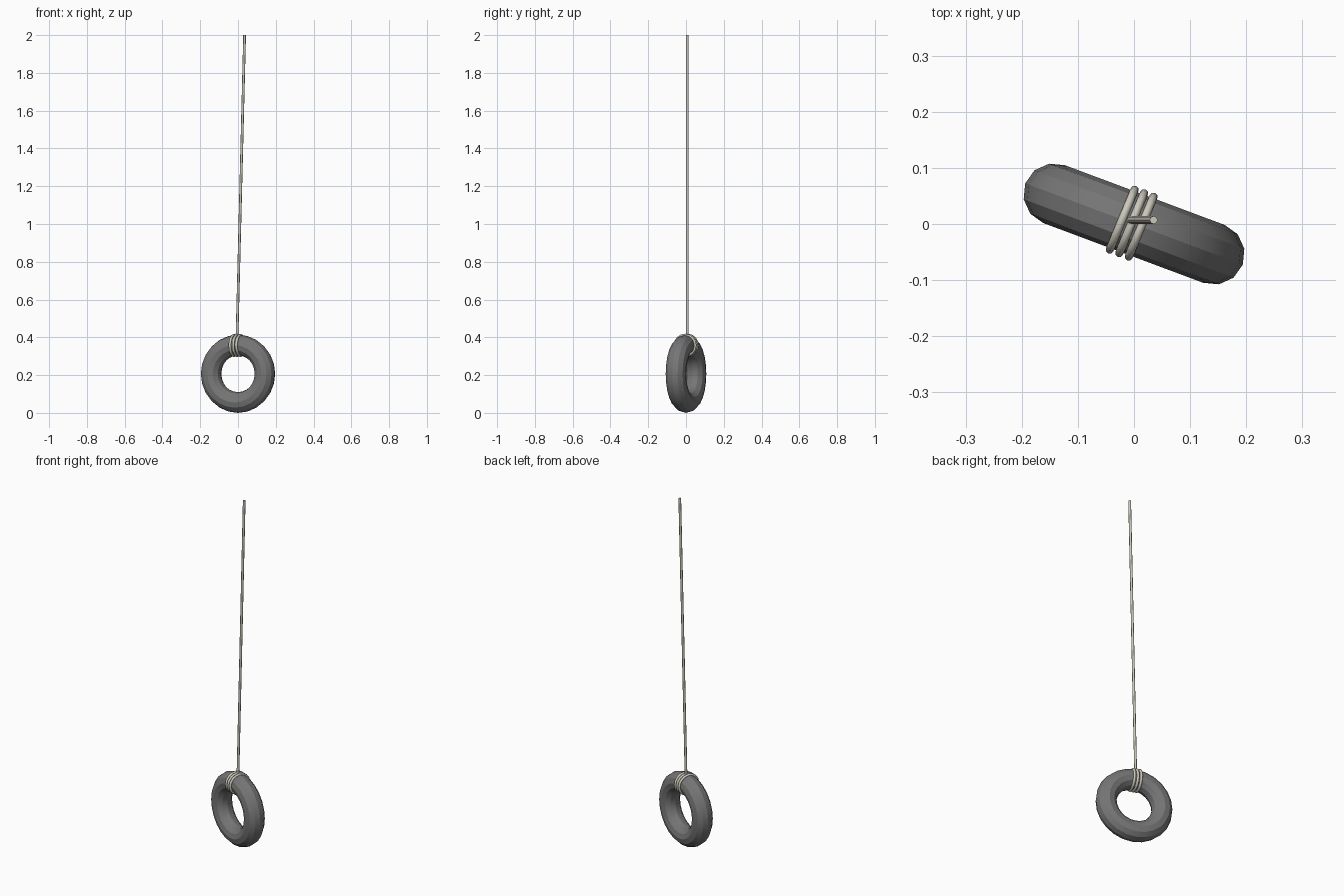
import bpy
import bmesh
from math import sin, cos, pi, radians
from mathutils import Matrix, Vector

if "Cube" in bpy.data.objects:
    bpy.data.objects.remove(bpy.data.objects["Cube"])

YAW = radians(-20.5)          # tyre is turned about the vertical
CENTRE_Z, RING_R, TUBE_R, ROPE_R = 0.207, 0.152, 0.055, 0.0072
turn = Matrix.Rotation(YAW, 3, 'Z')


def material(name, colour):
    mat = bpy.data.materials.new(name)
    mat.diffuse_color = (*colour, 1)
    mat.use_nodes = True
    mat.node_tree.nodes["Principled BSDF"].inputs["Base Color"].default_value = mat.diffuse_color
    return mat


rubber = material("rubber", (0.18, 0.18, 0.18))
fibre = material("fibre", (0.60, 0.58, 0.50))


def rope(name, points, closed=False):
    """Sweep a round rope along the points and turn it into a mesh."""
    curve = bpy.data.curves.new(name, 'CURVE')
    curve.dimensions = '3D'
    curve.bevel_depth = ROPE_R
    curve.bevel_resolution = 2
    curve.use_fill_caps = not closed
    spline = curve.splines.new('POLY')
    spline.points.add(len(points) - 1)
    for p, co in zip(spline.points, points):
        p.co = (*co, 1)
    spline.use_cyclic_u = closed
    obj = bpy.data.objects.new(name, curve)
    bpy.context.collection.objects.link(obj)
    bpy.ops.object.select_all(action='DESELECT')
    obj.select_set(True)
    bpy.context.view_layer.objects.active = obj
    bpy.ops.object.convert(target='MESH')
    obj = bpy.context.object
    bm = bmesh.new()
    bm.from_mesh(obj.data)
    bmesh.ops.remove_doubles(bm, verts=bm.verts, dist=1e-5)
    bmesh.ops.recalc_face_normals(bm, faces=bm.faces)
    bm.to_mesh(obj.data)
    bm.free()
    obj.data.materials.clear()
    obj.data.materials.append(fibre)
    bpy.ops.object.shade_smooth_by_angle(angle=radians(50))
    return obj


# Low-poly tyre standing upright
bpy.ops.mesh.primitive_torus_add(major_segments=24, minor_segments=12,
                                 major_radius=RING_R, minor_radius=TUBE_R,
                                 location=(0, 0, CENTRE_Z),
                                 rotation=(pi / 2, 0, YAW))
tyre = bpy.context.object
tyre.name = "tyre"
tyre.data.materials.append(rubber)
bpy.ops.object.shade_smooth_by_angle(angle=radians(25))

# Three slightly slanted rope loops around the top of the tyre
for n, along in enumerate((-0.0225, -0.0045, 0.0135)):
    loop = []
    for i in range(16):
        a = 2 * pi * i / 16
        local = Vector((along + 0.002 * sin(a), 0.058 * sin(a), 0.055 * cos(a) - 0.002))
        loop.append(turn @ local + Vector((0, 0, CENTRE_Z + RING_R)))
    rope(f"rope_loop_{n + 1}", loop, closed=True)

# Long hanging rope, leaning slightly to the right
rope("hanging_rope", [(-0.005, 0.007, 0.41), (0.035, 0.007, 2.0)])
